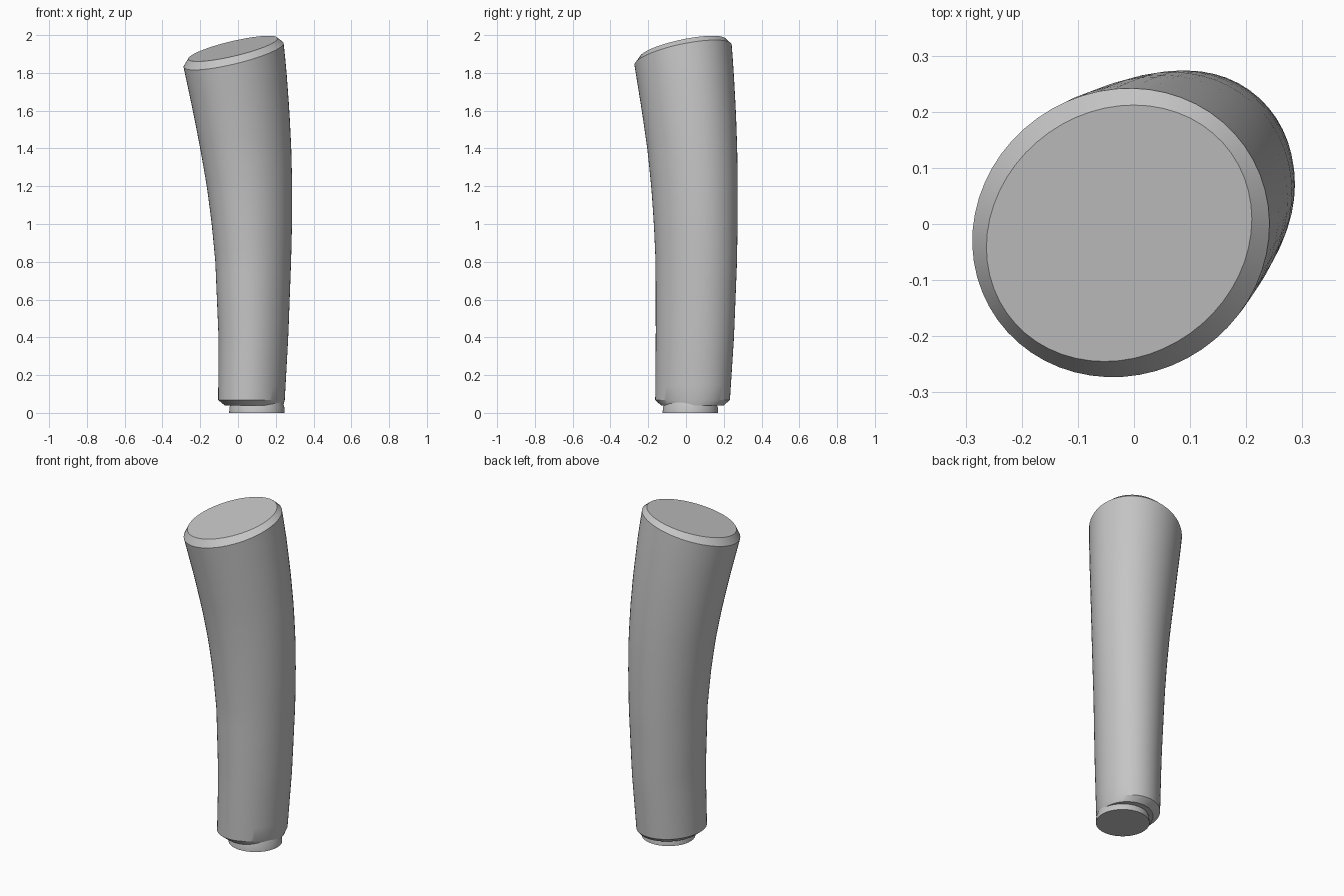
import bpy, bmesh, math

cube = bpy.data.objects.get("Cube")
if cube:
    bpy.data.objects.remove(cube)

SEGMENTS = 56
STEPS = 24
LEAN = 0.11  # slight diagonal stretch of the oval section

grey = bpy.data.materials.new("plain grey")
grey.use_nodes = True
colour = (0.56, 0.56, 0.56, 1)
grey.diffuse_color = colour
grey.node_tree.nodes["Principled BSDF"].inputs["Base Color"].default_value = colour

# Body outline: height, then left, right, front and back edges
OUTLINE = [
    (0.06, -0.105, 0.247, -0.163, 0.232),
    (0.4, -0.103, 0.266, -0.16, 0.254),
    (0.8, -0.12, 0.281, -0.161, 0.27),
    (1.0, -0.139, 0.286, -0.17, 0.273),
    (1.2, -0.165, 0.287, -0.184, 0.274),
    (1.4, -0.2, 0.282, -0.205, 0.271),
    (1.6, -0.239, 0.272, -0.234, 0.264),
    (1.83, -0.288, 0.255, -0.271, 0.251),
    (2.0, -0.32, 0.237, -0.3, 0.238),
]


def oval(angle, x0, x1, y0, y1):
    """Point on a slightly leaning oval that fills the given box."""
    c, s = math.cos(angle), math.sin(angle)
    x = (x0 + x1) / 2 + (x1 - x0) / 2 * c
    y = (y0 + y1) / 2 + (y1 - y0) / 2 * (LEAN * c + math.sqrt(1 - LEAN ** 2) * s)
    return x, y


def body_point(angle, z):
    """Point on the bent body at a given height."""
    for low, high in zip(OUTLINE, OUTLINE[1:]):
        if z <= high[0]:
            break
    f = (z - low[0]) / (high[0] - low[0])
    box = [a + (b - a) * f for a, b in zip(low[1:], high[1:])]
    return oval(angle, *box)


def rim_height(angle):
    """Height where the sloping cut meets the body."""
    z = 1.9
    for _ in range(6):
        x, y = body_point(angle, z)
        z = 1.903 + 0.225 * x + 0.19 * y
    return z


def loft(name, rings):
    """Skin closed rings and cap both ends."""
    bm = bmesh.new()
    loops = [[bm.verts.new(p) for p in ring] for ring in rings]
    for a, b in zip(loops, loops[1:]):
        for i in range(len(a)):
            j = (i + 1) % len(a)
            bm.faces.new((a[i], a[j], b[j], b[i]))
    bm.faces.new(loops[0][::-1])
    bm.faces.new(loops[-1])
    bmesh.ops.recalc_face_normals(bm, faces=bm.faces)
    mesh = bpy.data.meshes.new(name)
    bm.to_mesh(mesh)
    bm.free()
    mesh.materials.append(grey)
    obj = bpy.data.objects.new(name, mesh)
    bpy.context.collection.objects.link(obj)
    bpy.ops.object.select_all(action="DESELECT")
    obj.select_set(True)
    bpy.context.view_layer.objects.active = obj
    bpy.ops.object.shade_smooth_by_angle(angle=math.radians(25))
    return obj


angles = [math.tau * i / SEGMENTS for i in range(SEGMENTS)]

# Underside bevel, bent body, then the bevelled sloping top
rings = [[(*oval(a, -0.068, 0.24, -0.13, 0.197), 0.038) for a in angles]]
for k in range(STEPS + 1):
    ring = []
    for a in angles:
        z = 0.068 + (rim_height(a) - 0.068) * k / STEPS
        ring.append((*body_point(a, z), z))
    rings.append(ring)
top = []
for a in angles:
    x, y = oval(a, -0.263, 0.21, -0.245, 0.212)
    top.append((x, y, 1.937 + 0.21 * x + 0.18 * y))
rings.append(top)
loft("bent_grip", rings)

# Short round neck under the grip
neck = []
for z, r in ((0, 0.147), (0.03, 0.145), (0.06, 0.135)):
    neck.append([(0.1 + r * math.cos(a), 0.023 + r * math.sin(a), z) for a in angles])
loft("base_neck", neck)
